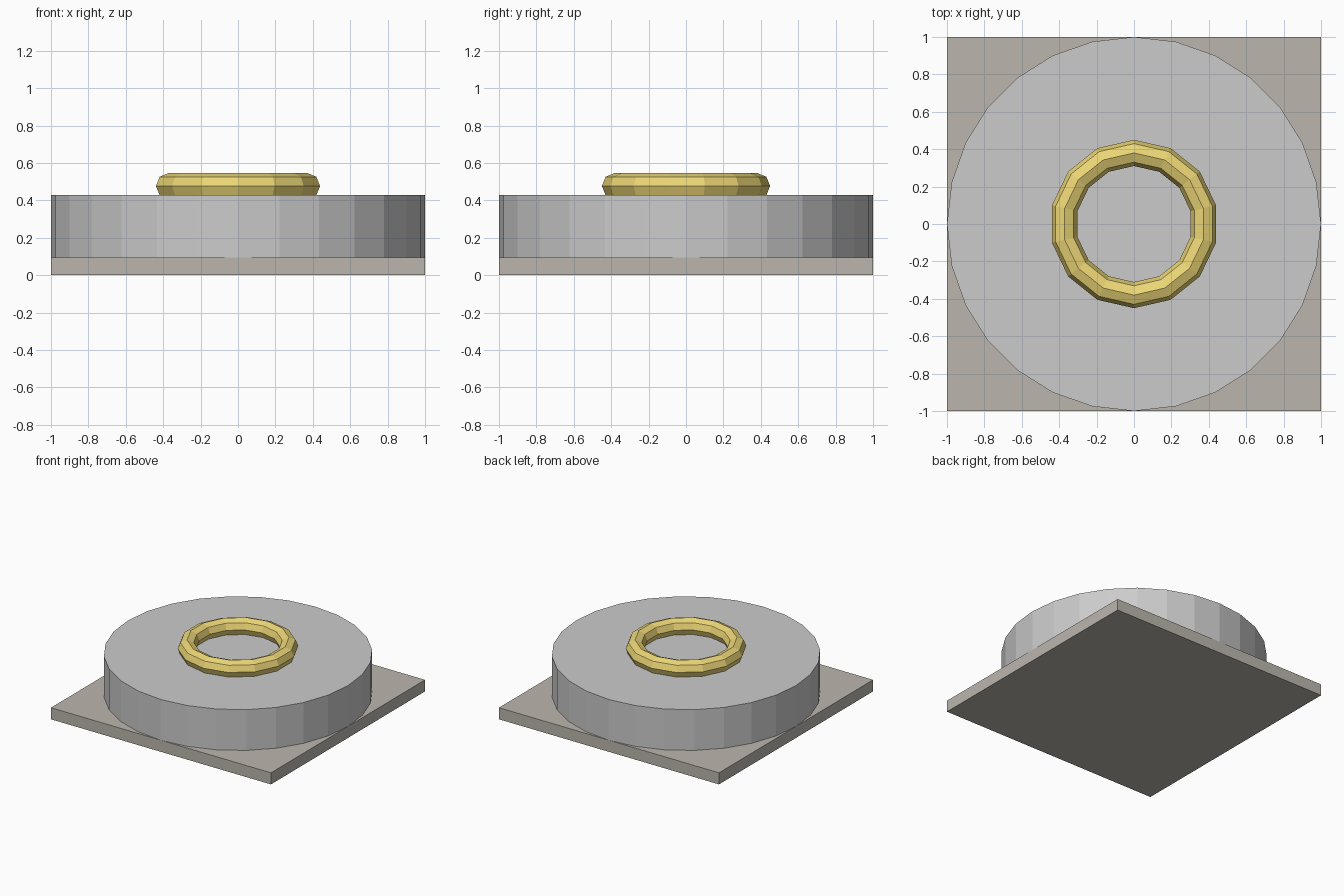
import bpy
import math

if "Cube" in bpy.data.objects:
    bpy.data.objects.remove(bpy.data.objects["Cube"])


def finish(name, color=None):
    obj = bpy.context.object
    obj.name = name
    bpy.ops.object.transform_apply(location=False, rotation=True, scale=True)
    if color:
        mat = bpy.data.materials.new(name + "_material")
        mat.diffuse_color = (*color, 1)
        mat.use_nodes = True
        mat.node_tree.nodes["Principled BSDF"].inputs["Base Color"].default_value = mat.diffuse_color
        obj.data.materials.append(mat)
    return obj


PLATE_TOP = 0.095
DRUM_BOTTOM, DRUM_TOP = 0.09, 0.43

# Square base plate
bpy.ops.mesh.primitive_cube_add(size=1, location=(0, 0, PLATE_TOP / 2))
bpy.context.object.scale = (2, 2, PLATE_TOP)
finish("base_plate", (0.50, 0.47, 0.42))

# Wide 28-sided drum, set slightly into the plate
bpy.ops.mesh.primitive_cylinder_add(
    vertices=28, radius=1, depth=DRUM_TOP - DRUM_BOTTOM,
    location=(0, 0, (DRUM_TOP + DRUM_BOTTOM) / 2))
finish("drum")

# Low-poly gold ring, partly sunk into the drum top
bpy.ops.mesh.primitive_torus_add(
    major_segments=14, minor_segments=8,
    major_radius=0.38, minor_radius=0.07,
    location=(0, 0, 0.477), rotation=(0, 0, math.pi / 2))
finish("gold_ring", (0.83, 0.67, 0.18))
